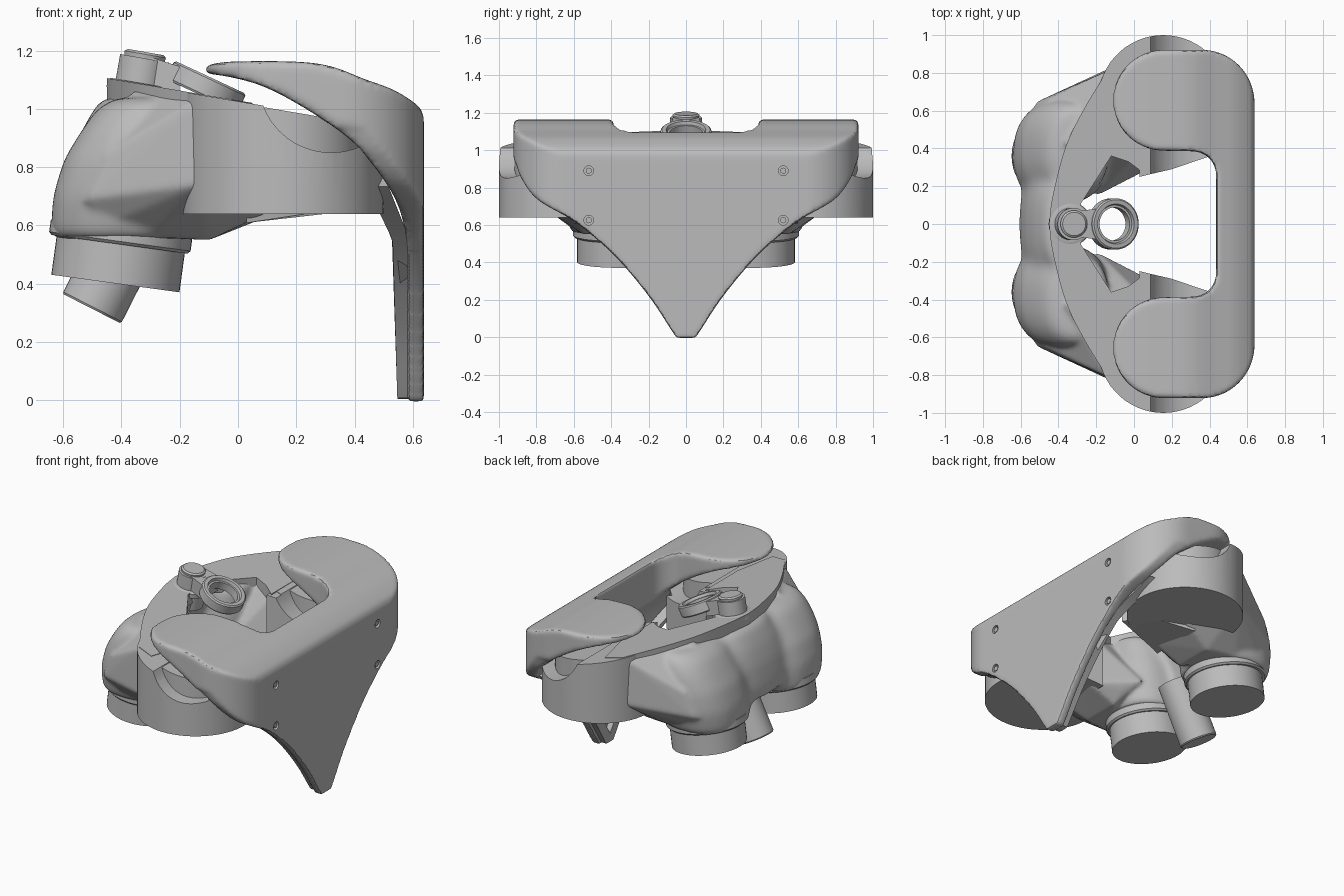
import bpy, bmesh
from math import sin, cos, pi, radians, copysign
from mathutils import Vector, Matrix

cube = bpy.data.objects.get("Cube")
if cube:
    bpy.data.objects.remove(cube)

GREY = (0.5, 0.5, 0.5, 1)
mat = bpy.data.materials.new("plain grey")
mat.use_nodes = True
mat.diffuse_color = GREY
mat.node_tree.nodes["Principled BSDF"].inputs["Base Color"].default_value = GREY
parts = []


def finish(name, bm):
    bmesh.ops.recalc_face_normals(bm, faces=bm.faces)
    me = bpy.data.meshes.new(name)
    bm.to_mesh(me)
    bm.free()
    me.materials.append(mat)
    ob = bpy.data.objects.new(name, me)
    bpy.context.collection.objects.link(ob)
    parts.append(ob)
    return ob


def skin(bm, rows, closed=False):
    """Bridge a stack of equal rings, capping the ends unless it closes on itself."""
    rows = [[bm.verts.new(p) for p in ring] for ring in rows]
    n = len(rows[0])
    for a, b in list(zip(rows, rows[1:])) + ([(rows[-1], rows[0])] if closed else []):
        for i in range(n):
            j = (i + 1) % n
            bm.faces.new((a[i], a[j], b[j], b[i]))
    if not closed:
        bm.faces.new(rows[0][::-1])
        bm.faces.new(rows[-1])


def loft(name, rows):
    bm = bmesh.new()
    skin(bm, rows)
    return finish(name, bm)


def prism(name, pts, low, high):
    return loft(name, [[low(*p) for p in pts], [high(*p) for p in pts]])


def hull(name, pts):
    bm = bmesh.new()
    for p in pts:
        bm.verts.new(p)
    bmesh.ops.convex_hull(bm, input=bm.verts)
    bmesh.ops.delete(bm, geom=[v for v in bm.verts if not v.link_faces], context="VERTS")
    return finish(name, bm)


def arc(cx, cy, rx, ry, a, b, n=14):
    angles = [radians(a + (b - a) * i / n) for i in range(n + 1)]
    return [(cx + rx * cos(t), cy + ry * sin(t)) for t in angles]


def lathe(name, profile, centre, tilt=0, closed=False, n=48):
    """Turn a (radius, height) profile about an axis leaning towards +x."""
    bm = bmesh.new()
    skin(bm, [[(x, y, z) for x, y in arc(0, 0, r, r, 0, 360 - 360 / n, n - 1)]
              for r, z in profile], closed)
    bm.transform(Matrix.Translation(centre) @ Matrix.Rotation(radians(tilt), 4, "Y"))
    return finish(name, bm)


def smooth(pts, n=5):
    """Catmull-Rom curve through a few points."""
    v = [Vector(p) for p in pts]
    v = [2 * v[0] - v[1]] + v + [2 * v[-1] - v[-2]]
    out = []
    for p, q, r, s in zip(v, v[1:], v[2:], v[3:]):
        for i in range(n):
            t = i / n
            out.append(tuple((2 * q + (r - p) * t + (2 * p - 5 * q + 4 * r - s) * t ** 2
                              + (3 * q - p - 3 * r + s) * t ** 3) / 2))
    return out + [tuple(pts[-1])]


def mirrored(half):
    return half + [(x, -y) for x, y in reversed(half) if abs(y) > 1e-4]


def apply(ob, kind, **settings):
    m = ob.modifiers.new(kind, kind)
    for k, val in settings.items():
        setattr(m, k, val)
    bpy.context.view_layer.objects.active = ob
    bpy.ops.object.modifier_apply(modifier=m.name)


def boolean(ob, tool, operation):
    apply(ob, "BOOLEAN", object=tool, operation=operation, solver="EXACT")
    parts.remove(tool)
    bpy.data.objects.remove(tool)


def soften(ob, voxel, steps):
    apply(ob, "REMESH", mode="VOXEL", voxel_size=voxel)
    apply(ob, "SMOOTH", factor=.5, iterations=steps)


def deck(x):
    return 1.026 - 0.17 * x


# Shield and two top wings: side, plan and end outlines intersected
top = smooth([(-.115, 1.145), (-.08, 1.156), (0, 1.163), (.2, 1.162), (.32, 1.146),
              (.43, 1.104), (.53, 1.067), (.6, 1.025), (.63, .995), (.641, .95)])
under = smooth([(.58, .5), (.57, .6), (.53, .71), (.43, .85), (.34, .93), (.2, 1.02),
                (.08, 1.08), (-.03, 1.11), (-.115, 1.122)])
side = top + [(.641, -.1), (.58, -.1)] + under
shield = prism("shield_and_wings", side, lambda x, z: (x, -1.1, z), lambda x, z: (x, 1.1, z))
plan = ([(.638, .3)] + arc(.36, .64, .278, .282, 0, 90) + arc(.16, .655, .272, .267, 90, 270, 28)
        + arc(.31, .26, .125, .125, 90, 0))
edge = smooth([(.05, -.004), (.08, .04), (.18, .193), (.29, .333), (.39, .443), (.5, .543),
               (.61, .628), (.79, .733), (.875, .84), (.91, .93)])
end_half = edge + [(.96, 1.0), (.96, 1.3)]
end = end_half + [(-y, z) for y, z in reversed(end_half)]
boolean(shield, prism("plan_tool", mirrored(plan), lambda x, y: (x, y, -.2),
                      lambda x, y: (x, y, 1.5)), "INTERSECT")
boolean(shield, prism("end_tool", end, lambda y, z: (-1, y, z),
                      lambda y, z: (1, y, z)), "INTERSECT")
soften(shield, .012, 8)

# Screw recesses in the shield, with a screw in each
for y in (-.52, .52):
    for z in (.625, .89):
        hole = lathe("hole_tool", [(.026, -.02), (.026, .02)], (.637, y, z), 90, n=20)
        boolean(shield, hole, "DIFFERENCE")
        lathe("shield_screw", [(.016, -.025), (.016, -.004)], (.637, y, z), 90, n=20)

# Raised rib behind the lower edges of the shield, sweeping forward at its top
for s in (1, -1):
    low = [(y, z) for y, z in edge if .005 < z < .735]
    rib = [(0, .005)] + [(y - .022, z) for y, z in low] + \
          [(max(y - .075, 0), z + .03) for y, z in reversed(low)]
    prism("shield_rib", rib,
          lambda y, z: (.547 - .03 * z - .45 * max(0, z - .55), s * y, z),
          lambda y, z: (.59 - .4 * max(0, z - .55), s * y, z))

# Round hubs: an outer ring scooped for clearance around a core under each wing
for s in (1, -1):
    hub = prism("hub", arc(.155, .655, .345, .345, 0, 354, 59),
                lambda x, y: (x, s * y, .64), lambda x, y: (x, s * y, deck(x)))
    inner = [(.03, .25), (.07, .26), (.2, .29), (.39, .355), (.3, .5), (.03, .6)]
    wall = prism("hub_inner_wall", inner, lambda x, y: (x, s * y, min(.65, .6 + .3 * x)),
                 lambda x, y: (x, s * y, deck(x) - .004))
    for ob in (hub, wall):
        scoop = prism("scoop_tool", arc(.32, 1.1, .25, .25, 0, 352, 44),
                      lambda x, z: (x, -1.2, z), lambda x, z: (x, 1.2, z))
        boolean(ob, scoop, "DIFFERENCE")
    prism("hub_core", arc(.16, .655, .262, .262, 0, 354, 59),
          lambda x, y: (x, s * y, .7), lambda x, y: (x, s * y, deck(x) - .005))

# Bowed deck joining the hubs
outer = smooth([(-.45, 0), (-.43, .15), (-.365, .4), (-.27, .6), (-.13, .83)])
band = outer + [(-.02, .86), (.05, .6), (.05, .27), (-.03, .33), (-.12, .36), (-.28, .11),
                (-.29, 0)]
full = band + [(x, -y) for x, y in reversed(band[1:-1])]
prism("bowed_deck", full, lambda x, y: (x, y, deck(x) - .075),
      lambda x, y: (x, y, deck(x) + .003))

# Twin domed pod covers blended with a thin saddle: (z, cx, cy, rx, ry)
lobe = [(.55, -.40, .36, .245, .255), (.7, -.385, .38, .252, .275), (.83, -.36, .39, .237, .275),
        (.93, -.335, .40, .2, .26), (1.0, -.305, .40, .18, .24), (1.04, -.28, .41, .14, .2)]
saddle = [(.62, -.51, 0, .1, .3), (.7, -.5, 0, .105, .3), (.83, -.465, 0, .11, .3),
          (.93, -.42, 0, .115, .28), (1.04, -.37, 0, .1, .22)]


def rounded(levels, s=1, power=.85):
    """Squarish ellipses, one per level."""
    def bulge(t):
        return copysign(abs(t) ** power, t)
    return [[(cx + rx * bulge(x), s * cy + ry * bulge(y), z)
             for x, y in arc(0, 0, 1, 1, 0, 350, 35)] for z, cx, cy, rx, ry in levels]


cover = loft("pod_covers", rounded(saddle))
for s in (1, -1):
    boolean(cover, loft("lobe_tool", rounded(lobe, s)), "UNION")
soften(cover, .016, 32)

# Side webs running from the covers back to the hubs
for s in (1, -1):
    upper = [(-.36, .42), (-.14, .81), (0, .85), (.02, .36), (-.13, .38)]
    lower = [(-.54, .6, .68), (-.52, .645, .69), (-.46, .6, .6), (-.46, .66, .84),
             (-.13, .825, .74), (-.1, .23, .62), (-.19, .15, .68), (-.1, .3, .55),
             (-.1, .55, .55), (-.3, .58, .56), (.1, .3, .63), (.1, .6, .645)]
    web = hull("side_web", [(x, s * y, deck(x) - .02) for x, y in upper]
               + [(x, s * y, z) for x, y, z in lower])
    boolean(cover, web, "UNION")
soften(cover, .012, 8)

# Collars and round feet below the covers
for s in (1, -1):
    lathe("pod_collar", [(.235, -.035), (.245, -.025), (.245, .015), (.235, .025)],
          (-.402, s * .36, .57), 7.8)
    lathe("pod_foot", [(.222, -.08), (.222, .1)], (-.41, s * .36, .48), 7.8)

# Slanted plug between the feet
lathe("centre_plug", [(.108, -.225), (.113, -.218), (.113, .16)], (-.4, 0, .515), 27)

# Pivot post and ring link on the deck
lathe("pivot_post", [(.09, -.12), (.09, -.02), (.112, -.02), (.112, .008), (.1, .014),
                     (.085, .014), (.085, .1), (.07, .1), (.072, .114), (.062, .122)],
      (-.338, 0, 1.075), 10)
lathe("link_ring", [(.131, -.035), (.136, -.028), (.136, .028), (.128, .035), (.106, .035),
                    (.1, .018), (.088, .018), (.088, -.035)], (-.11, 0, 1.077), 25, closed=True)
arm = [(-.34, .065), (-.29, .07), (-.2, .08), (-.2, -.08), (-.29, -.07), (-.34, -.065)]
prism("link_arm", arm, lambda x, y: (x, y, 1.0 - .35 * x - .02),
      lambda x, y: (x, y, min(1.175, 1.104 - .45 * (x + .108))))

# Smooth shading with crisp edges
bpy.ops.object.select_all(action="DESELECT")
for ob in parts:
    ob.select_set(True)
bpy.context.view_layer.objects.active = parts[0]
bpy.ops.object.shade_smooth_by_angle(angle=radians(32))
